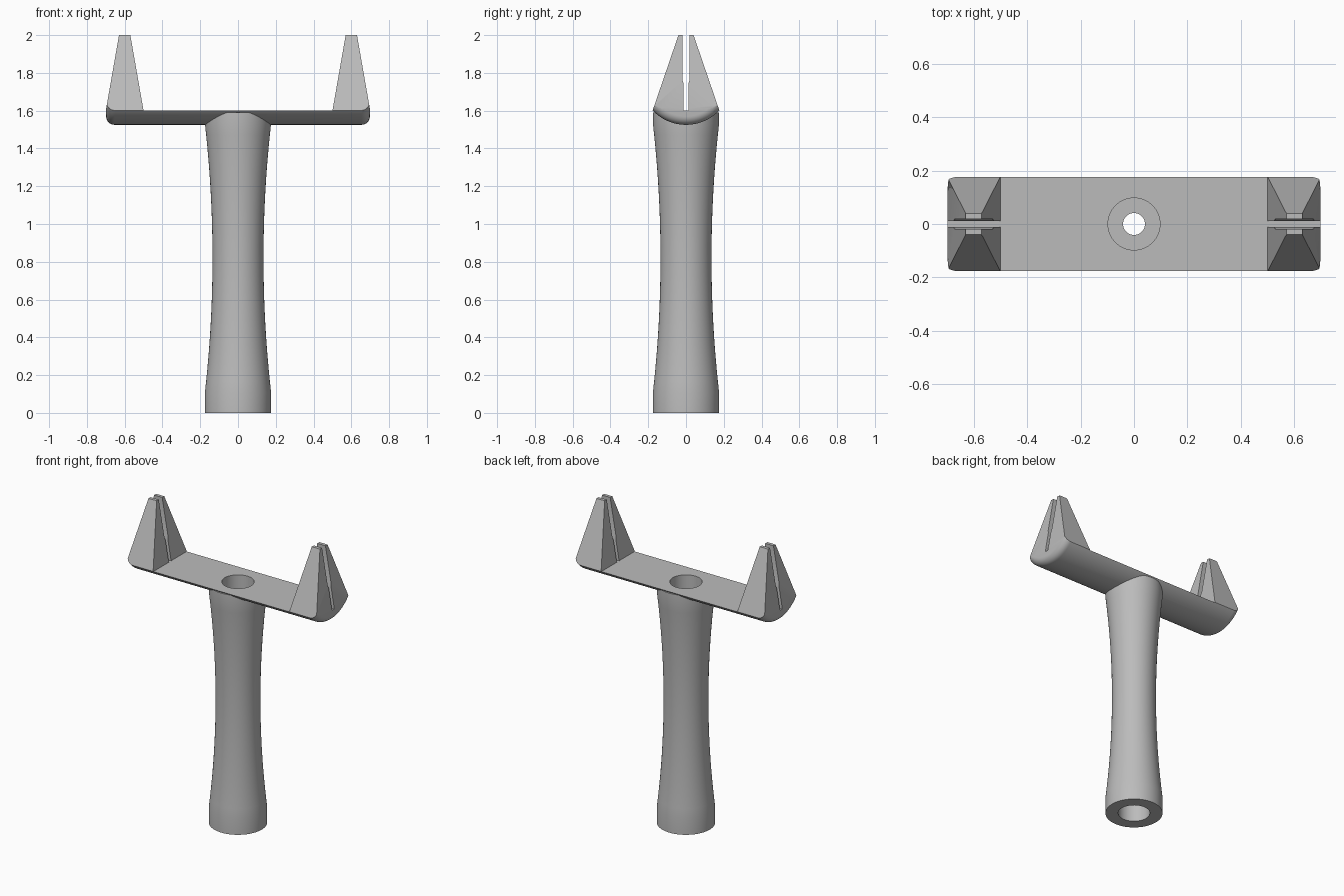
import bpy
import bmesh
import math

if "Cube" in bpy.data.objects:
    bpy.data.objects.remove(bpy.data.objects["Cube"], do_unlink=True)

GREY = (0.5, 0.5, 0.5, 1.0)
mat = bpy.data.materials.new("plain grey")
mat.use_nodes = True
mat.diffuse_color = GREY
mat.node_tree.nodes["Principled BSDF"].inputs["Base Color"].default_value = GREY

BAR_TOP, TOP = 1.6, 2.0
HALF_LENGTH, FILLET = 0.698, 0.045
ARC_R = 0.242
ARC_Z = 1.525 + ARC_R
BORE_R, PIN_R = 0.0975, 0.041


def loft(name, rings, wrap=False):
    """Skin equal-length closed rings; cap the ends unless they wrap round."""
    bm = bmesh.new()
    loops = [[bm.verts.new(p) for p in ring] for ring in rings]
    n = len(loops[0])
    pairs = list(zip(loops, loops[1:]))
    if wrap:
        pairs.append((loops[-1], loops[0]))
    for a, b in pairs:
        for i in range(n):
            j = (i + 1) % n
            bm.faces.new((a[i], a[j], b[j], b[i]))
    if not wrap:
        bm.faces.new(loops[0])
        bm.faces.new(loops[-1])
    bmesh.ops.recalc_face_normals(bm, faces=bm.faces)
    mesh = bpy.data.meshes.new(name)
    bm.to_mesh(mesh)
    bm.free()
    mesh.materials.append(mat)
    obj = bpy.data.objects.new(name, mesh)
    bpy.context.collection.objects.link(obj)
    return obj


def activate(obj):
    bpy.ops.object.select_all(action="DESELECT")
    obj.select_set(True)
    bpy.context.view_layer.objects.active = obj


def boolean(obj, cutter, operation):
    activate(obj)
    mod = obj.modifiers.new("cut", "BOOLEAN")
    mod.operation, mod.object, mod.solver = operation, cutter, "EXACT"
    bpy.ops.object.modifier_apply(modifier=mod.name)
    bpy.data.objects.remove(cutter, do_unlink=True)


def smooth(obj):
    activate(obj)
    bpy.ops.object.shade_smooth_by_angle(angle=math.radians(30))


def circle(r, z, n=64):
    return [(r * math.cos(math.tau * i / n), r * math.sin(math.tau * i / n), z)
            for i in range(n)]


def rect(x0, x1, y, z):
    return [(x0, -y, z), (x1, -y, z), (x1, y, z), (x0, y, z)]


def rounded_trough(name, height):
    """Half-round block along x with filleted ends."""
    ends = [(HALF_LENGTH - FILLET * (1 - math.sin(a)), FILLET * (1 - math.cos(a)))
            for a in (math.pi / 2 * i / 8 for i in range(9))]
    stations = [(-x, d) for x, d in reversed(ends)] + ends
    rings = []
    for x, d in stations:
        r = ARC_R - d
        arc = [(x, -r * math.cos(math.pi * i / 48), ARC_Z - r * math.sin(math.pi * i / 48))
               for i in range(49)]
        rings.append(arc + [(x, r, height), (x, -r, height)])
    return loft(name, rings)


# Waisted handle with a stepped bore
outer = [(0.175, 0.0)]
for i in range(25):
    t = i / 12 - 1
    outer.append((0.135 + 0.04 * t * t, 0.82 + 0.71 * t))
outer.append((0.175, 1.59))
inner = [(BORE_R, 1.59), (BORE_R, 1.3), (PIN_R, 1.3), (PIN_R, 0.3), (BORE_R, 0.3), (BORE_R, 0.0)]
handle = loft("handle", [circle(r, z) for r, z in outer + inner], wrap=True)
smooth(handle)

# Half-round crossbar, flat on top, with the bore through it
crossbar = rounded_trough("crossbar", TOP + 0.2)
boolean(crossbar, loft("top_cutter", [rect(-1, 1, 1, BAR_TOP), rect(-1, 1, 1, 3)]), "DIFFERENCE")
boolean(crossbar, loft("bore_cutter", [circle(BORE_R, 1.4), circle(BORE_R, 1.8)]), "DIFFERENCE")
smooth(crossbar)

# Tapered prongs, rounded off with the bar end and split by a slot
for side, name in ((1, "left_prong"), (-1, "right_prong")):
    prong = loft(name, [rect(side * 0.5, side * 0.7, 0.177, BAR_TOP),
                        rect(side * 0.57, side * 0.63, 0.04, TOP)])
    boolean(prong, rounded_trough("end_limit", TOP + 0.2), "INTERSECT")
    slot = loft("slot_cutter", [rect(side * 0.4, side * 0.8, y, z) for y, z in
                                ((0.012, 1.5), (0.012, 1.74), (0.018, 1.76), (0.018, 2.1))])
    boolean(prong, slot, "DIFFERENCE")
    smooth(prong)
